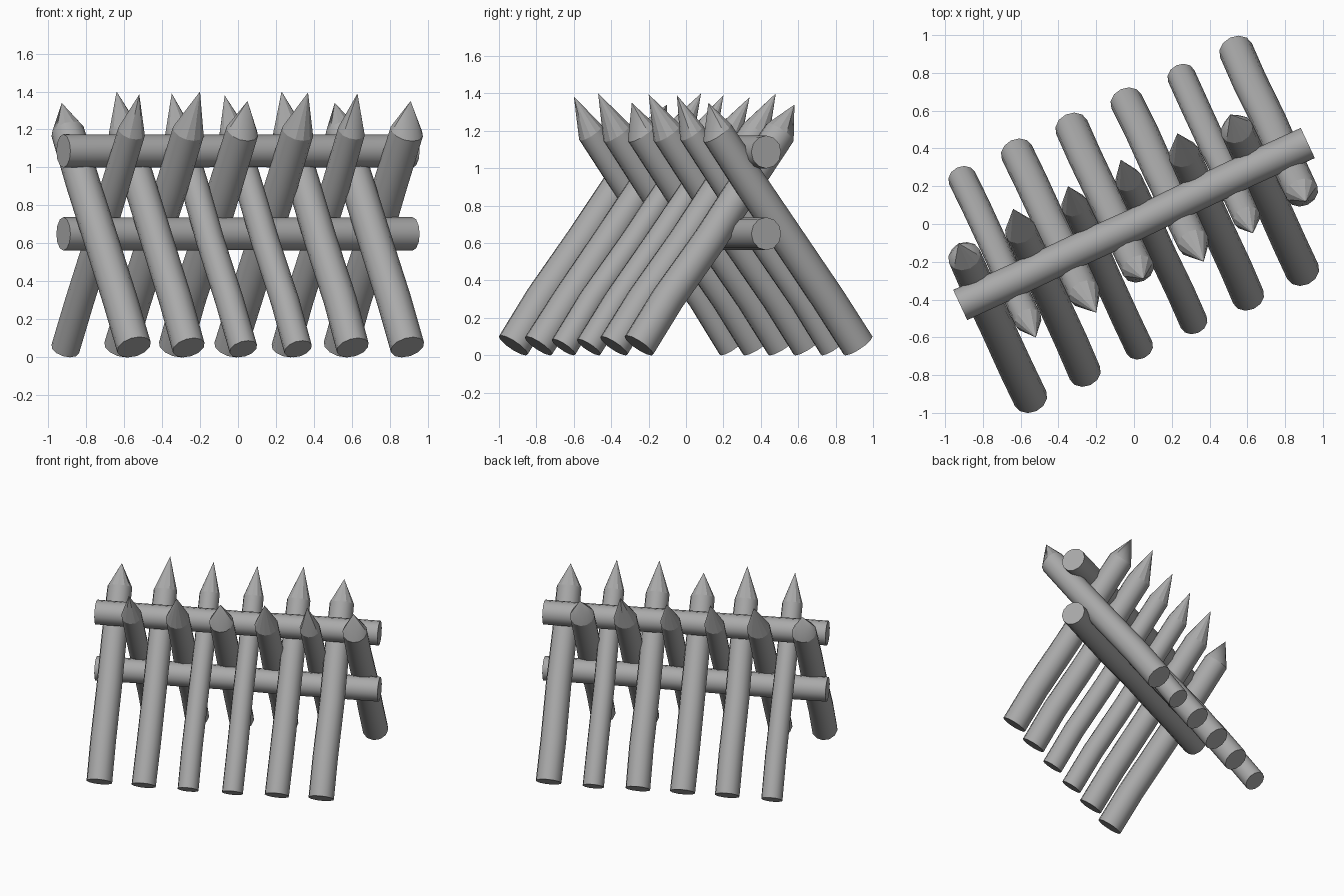
import bpy, bmesh, math, random
from mathutils import Vector

if "Cube" in bpy.data.objects:
    bpy.data.objects.remove(bpy.data.objects["Cube"])

random.seed(4)
ANG = math.radians(25)                      # the barrier runs diagonally in plan
U = Vector((math.cos(ANG), math.sin(ANG), 0))    # along the rails
V = Vector((-math.sin(ANG), math.cos(ANG), 0))   # across the rails
SIDES = 12

# Dark grey timber
timber = bpy.data.materials.new("timber")
timber.diffuse_color = (0.4, 0.4, 0.4, 1)
timber.use_nodes = True
timber.node_tree.nodes["Principled BSDF"].inputs["Base Color"].default_value = timber.diffuse_color


def place(u, v, z):
    return U * u + V * v + Vector((0, 0, z))


def log(name, points, radii, tip=None):
    """Hewn log: perpendicular rings along a path, optionally with a point."""
    bm = bmesh.new()
    axis = (points[-1] - points[0]).normalized()
    a = axis.cross(Vector((0, 0, 1))).normalized()
    b = axis.cross(a)
    rings = []
    for p, r in zip(points, radii):
        rings.append([bm.verts.new(p + (a * math.cos(t) + b * math.sin(t)) * r)
                      for t in (2 * math.pi * i / SIDES for i in range(SIDES))])
    for lo, hi in zip(rings, rings[1:]):
        for i in range(SIDES):
            j = (i + 1) % SIDES
            bm.faces.new((lo[i], lo[j], hi[j], hi[i]))
    bm.faces.new(rings[0][::-1])
    if tip is None:
        bm.faces.new(rings[-1])
    else:
        apex = bm.verts.new(tip)
        for i in range(SIDES):
            bm.faces.new((rings[-1][i], rings[-1][(i + 1) % SIDES], apex))
    bmesh.ops.recalc_face_normals(bm, faces=bm.faces)
    # smooth sides, with sharp edges around the sawn ends and the point
    for f in bm.faces:
        f.smooth = True
    rims = set(rings[0]), set(rings[-1])
    for e in bm.edges:
        on_rim = any(e.verts[0] in rim and e.verts[1] in rim for rim in rims)
        on_tip = tip is not None and apex in e.verts
        e.smooth = not on_rim and not (on_tip and e.calc_face_angle(0) > math.radians(27))
    mesh = bpy.data.meshes.new(name)
    bm.to_mesh(mesh)
    bm.free()
    mesh.materials.append(timber)
    obj = bpy.data.objects.new(name, mesh)
    bpy.context.collection.objects.link(obj)


def stake(name, side, u, r, tip_u, tip_v, tip_z):
    """Leaning stake; side -1 has its foot in front, +1 at the back."""
    foot = place(u, side * 0.605, r * 0.58)
    shoulder = place(u * 0.6 + tip_u * 0.4, -side * 0.225, 1.19)
    pts = [foot]
    for f in (0.22, 0.5, 0.76):
        jitter = U * random.uniform(-.004, .004) + V * random.uniform(-.004, .004)
        pts.append(foot.lerp(shoulder, f) + jitter + V * side * (0.01 if f < 0.3 else 0))
    pts.append(shoulder)
    log(name, pts, [r, r, r * 0.99, r * 0.98, r * 0.96], place(tip_u, -side * tip_v, tip_z))


# Front stakes: radius, tip position along, tip reach, tip height
front = [(.092, -.885, .300, 1.34), (.087, -.546, .343, 1.40), (.075, -.232, .329, 1.39),
         (.075, .080, .338, 1.38), (.087, .411, .338, 1.40), (.091, .707, .310, 1.34)]
for i, (r, tu, tv, tz) in enumerate(front):
    stake(f"front_stake_{i + 1}", -1, -.887 + .318 * i, r, tu, tv, tz)

# Back stakes, offset half a step
back = [(.076, -.725, .324, 1.385), (.088, -.380, .341, 1.40), (.090, -.077, .284, 1.35),
        (.088, .250, .337, 1.395), (.076, .550, .310, 1.39), (.092, .875, .276, 1.35)]
for i, (r, tu, tv, tz) in enumerate(back):
    stake(f"back_stake_{i + 1}", 1, -.722 + .32 * i, r, tu, tv, tz)

# Two horizontal rails
for name, z in (("upper_rail", 1.087), ("lower_rail", 0.65)):
    pts = [place(-1.015 + 2.03 * k / 6, random.uniform(-.005, .005) if 0 < k < 6 else 0, z)
           for k in range(7)]
    log(name, pts, [.088, .087, .087, .085, .087, .087, .088])
